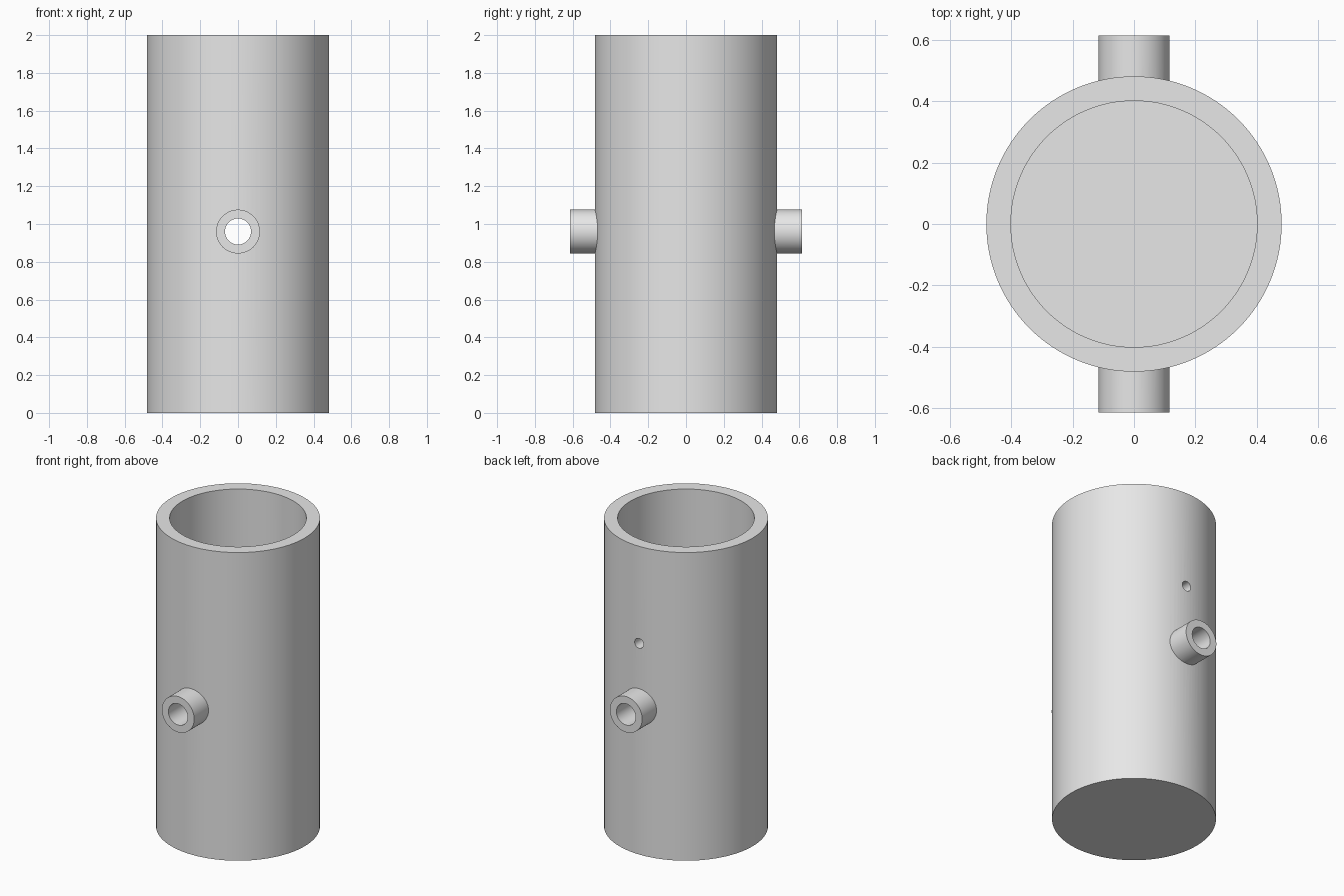
import bpy
import bmesh
from math import radians, pi

old = bpy.data.objects.get("Cube")
if old:
    bpy.data.objects.remove(old, do_unlink=True)

OUTER, INNER, HEIGHT, FLOOR = 0.482, 0.402, 2.0, 0.08
PORT_Z, PORT_R, BORE_R, PORT_TIP = 0.96, 0.116, 0.069, 0.615
VENT_Z, VENT_R = 1.37, 0.032

grey = bpy.data.materials.new("plain grey")
grey.use_nodes = True
grey.diffuse_color = (0.8, 0.8, 0.8, 1)
grey.node_tree.nodes["Principled BSDF"].inputs["Base Color"].default_value = (0.8, 0.8, 0.8, 1)


def cylinder_y(name, radius, y0, y1, z, sides=64):
    """Cylinder lying along y."""
    bpy.ops.mesh.primitive_cylinder_add(
        vertices=sides, radius=radius, depth=abs(y1 - y0),
        location=(0, (y0 + y1) / 2, z), rotation=(pi / 2, 0, 0))
    obj = bpy.context.object
    obj.name = name
    obj.data.materials.append(grey)
    return obj


def combine(target, tool, operation):
    """Apply a boolean and discard the tool."""
    mod = target.modifiers.new("boolean", 'BOOLEAN')
    mod.operation = operation
    mod.solver = 'EXACT'
    mod.object = tool
    bpy.context.view_layer.objects.active = target
    bpy.ops.object.modifier_apply(modifier=mod.name)
    bpy.data.objects.remove(tool, do_unlink=True)


# Cup body: wall and floor profile turned about z
bm = bmesh.new()
profile = [(0, 0), (OUTER, 0), (OUTER, HEIGHT), (INNER, HEIGHT), (INNER, FLOOR), (0, FLOOR)]
verts = [bm.verts.new((r, 0, z)) for r, z in profile]
edges = [bm.edges.new(pair) for pair in zip(verts, verts[1:])]
bmesh.ops.spin(bm, geom=verts + edges, cent=(0, 0, 0), axis=(0, 0, 1),
               angle=2 * pi, steps=128, use_duplicate=False)
bmesh.ops.remove_doubles(bm, verts=bm.verts, dist=1e-4)
bmesh.ops.recalc_face_normals(bm, faces=bm.faces)
mesh = bpy.data.meshes.new("cup_body")
bm.to_mesh(mesh)
bm.free()
body = bpy.data.objects.new("cup_body", mesh)
bpy.context.collection.objects.link(body)
mesh.materials.append(grey)

# Side ports, front and back
for side in (-1, 1):
    combine(body, cylinder_y("port", PORT_R, side * 0.43, side * PORT_TIP, PORT_Z), 'UNION')

# Bore through both ports, and the small vent in the back wall
combine(body, cylinder_y("port_bore", BORE_R, -1, 1, PORT_Z), 'DIFFERENCE')
combine(body, cylinder_y("vent_bore", VENT_R, 0.2, 0.8, VENT_Z, 32), 'DIFFERENCE')

# Smooth round walls with crisp rims
bpy.ops.object.select_all(action='DESELECT')
body.select_set(True)
bpy.context.view_layer.objects.active = body
bpy.ops.object.shade_smooth_by_angle(angle=radians(30))
